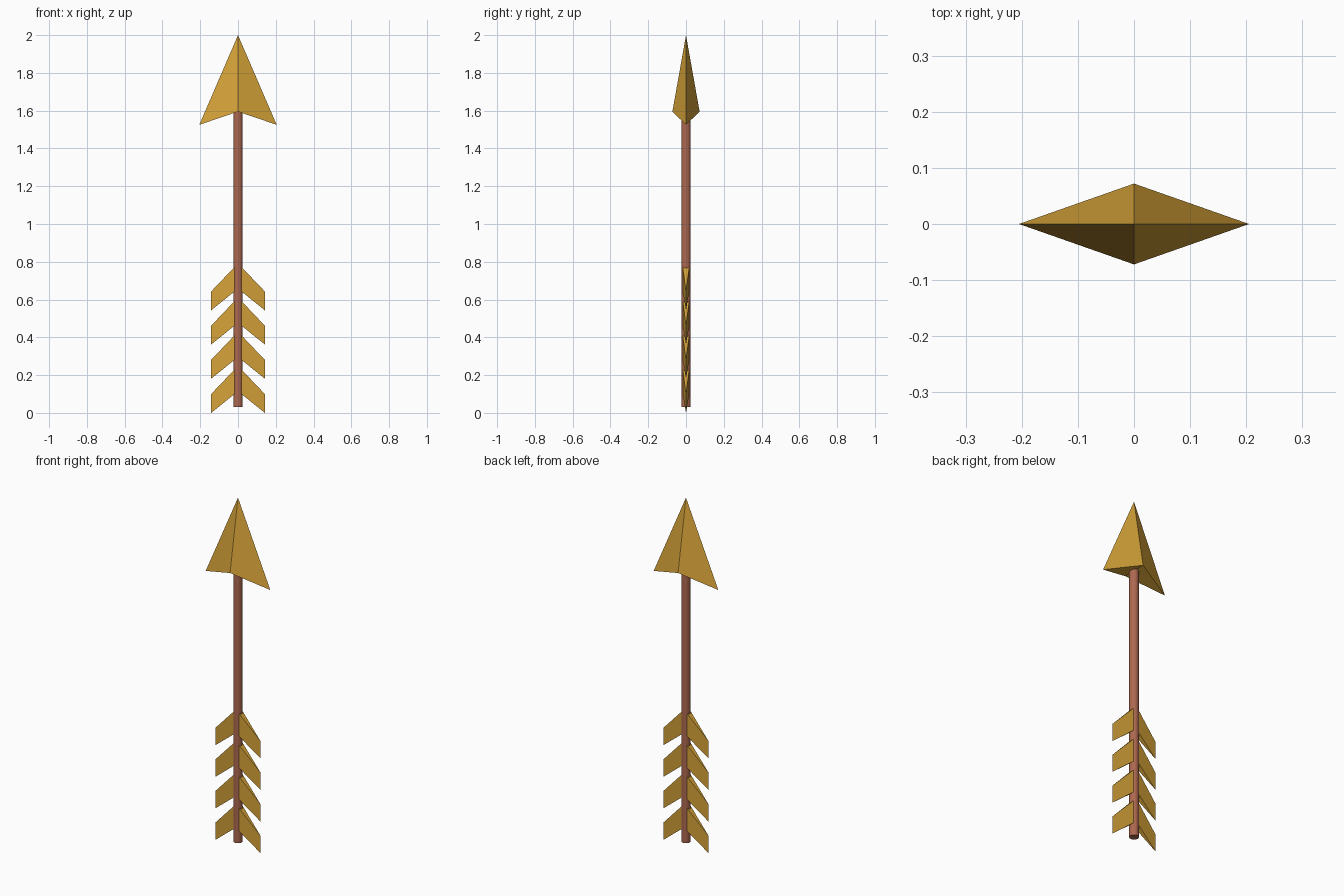
import bpy

cube = bpy.data.objects.get("Cube")
if cube:
    bpy.data.objects.remove(cube, do_unlink=True)


def make_material(name, color):
    mat = bpy.data.materials.new(name)
    mat.use_nodes = True
    mat.diffuse_color = color
    mat.node_tree.nodes["Principled BSDF"].inputs["Base Color"].default_value = color
    return mat


def make_mesh(name, verts, faces, mat):
    mesh = bpy.data.meshes.new(name)
    mesh.from_pydata(verts, [], faces)
    mesh.materials.append(mat)
    obj = bpy.data.objects.new(name, mesh)
    bpy.context.collection.objects.link(obj)
    return obj


gold = make_material("gold", (0.66, 0.36, 0.04, 1))
wood = make_material("reddish wood", (0.42, 0.14, 0.08, 1))

# Shaft
BOTTOM, TOP = 0.03, 1.6
bpy.ops.mesh.primitive_cylinder_add(vertices=16, radius=0.025, depth=TOP - BOTTOM,
                                    location=(0, 0, (TOP + BOTTOM) / 2))
shaft = bpy.context.object
shaft.name = "shaft"
shaft.data.materials.append(wood)
bpy.ops.object.shade_smooth_by_angle()

# Arrowhead: four sloping faces with a notched underside
make_mesh("arrowhead",
          [(0, 0, 2), (-0.205, 0, 1.525), (0, -0.072, 1.595),
           (0.205, 0, 1.525), (0, 0.072, 1.595)],
          [(0, 1, 2), (0, 2, 3), (0, 3, 4), (0, 4, 1), (1, 4, 2), (3, 2, 4)], gold)


# Feathers: swept wedges, thick at the shaft and sharp at the outer edge
def make_feather(name, side, z):
    root, tip, half = 0.018 * side, 0.142 * side, 0.017
    verts = [(root, -half, z + 0.23), (root, half, z + 0.23),
             (root, half, z + 0.1), (root, -half, z + 0.1),
             (tip, 0, z + 0.1), (tip, 0, z)]
    faces = [(0, 3, 5, 4), (1, 4, 5, 2), (0, 4, 1), (3, 2, 5), (0, 1, 2, 3)]
    if side < 0:
        faces = [f[::-1] for f in faces]
    make_mesh(name, verts, faces, gold)


for row in range(4):
    for side, label in ((1, "left"), (-1, "right")):
        make_feather(f"{label}_feather_{row + 1}", side, row * 0.181)
